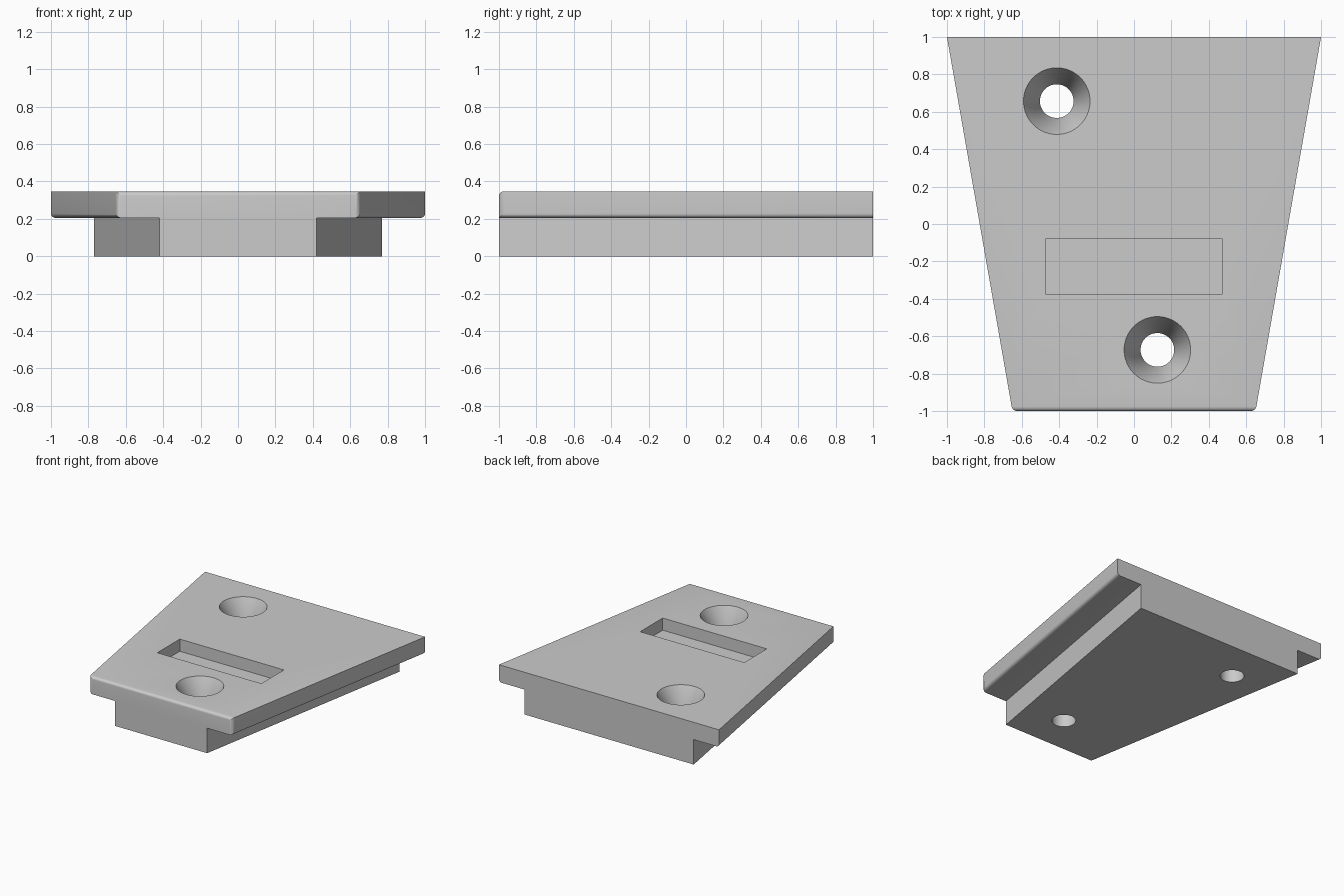
import bpy, bmesh
from mathutils import Vector

cube = bpy.data.objects.get("Cube")
if cube:
    bpy.data.objects.remove(cube, do_unlink=True)

TOP, STEP = 0.347, 0.205

grey = bpy.data.materials.new("light grey")
grey.use_nodes = True
grey.diffuse_color = (0.6, 0.6, 0.6, 1)
grey.node_tree.nodes["Principled BSDF"].inputs["Base Color"].default_value = (0.6, 0.6, 0.6, 1)


def new_object(name, bm):
    mesh = bpy.data.meshes.new(name)
    bmesh.ops.recalc_face_normals(bm, faces=bm.faces[:])
    bm.to_mesh(mesh)
    bm.free()
    obj = bpy.data.objects.new(name, mesh)
    bpy.context.collection.objects.link(obj)
    mesh.materials.append(grey)
    return obj


# Tapered body: a T-shaped section lofted from the narrow front to the wide back
def section(bm, y, foot, plate):
    half = [(foot, 0), (foot, STEP), (plate, STEP), (plate, TOP)]
    points = half + [(-x, z) for x, z in reversed(half)]
    return [bm.verts.new((x, y, z)) for x, z in points]


bm = bmesh.new()
front = section(bm, -1, 0.42, 0.65)
back = section(bm, 1, 0.77, 1.0)
bm.faces.new(front)
bm.faces.new(back)
for i in range(len(front)):
    j = (i + 1) % len(front)
    bm.faces.new((front[i], front[j], back[j], back[i]))


# Rounded plate edges: lower sides, front corners and front top
def is_rounded(edge):
    a, b = (v.co for v in edge.verts)
    mid = (a + b) / 2
    lower_side = abs(a.y - b.y) > 1 and abs(mid.x) > 0.7 and mid.z < TOP - 0.01 and mid.z > 0.1
    front_corner = mid.y < -0.9 and abs(mid.x) > 0.6 and abs(a.z - b.z) > 0.1
    front_top = mid.y < -0.9 and mid.z > TOP - 0.01
    return lower_side or front_corner or front_top


bmesh.ops.bevel(bm, geom=[e for e in bm.edges if is_rounded(e)], offset=0.025,
                segments=5, profile=0.5, affect='EDGES', clamp_overlap=True)
body = new_object("tapered_plate", bm)


# Cutters
def box(name, low, high):
    bm = bmesh.new()
    bmesh.ops.create_cube(bm, size=1)
    low, high = Vector(low), Vector(high)
    bmesh.ops.scale(bm, vec=high - low, verts=bm.verts)
    bmesh.ops.translate(bm, vec=(low + high) / 2, verts=bm.verts)
    return new_object(name, bm)


def screw_hole(name, x, y, sides=64):
    profile = [(0.09, -0.1), (0.09, TOP - 0.18), (0.178, TOP), (0.178, TOP + 0.1)]
    bm = bmesh.new()
    rings = []
    for r, z in profile:
        ring = bmesh.ops.create_circle(bm, segments=sides, radius=r)["verts"]
        bmesh.ops.translate(bm, vec=(x, y, z), verts=ring)
        rings.append(ring)
    for low, high in zip(rings, rings[1:]):
        for i in range(sides):
            j = (i + 1) % sides
            bm.faces.new((low[i], low[j], high[j], high[i]))
    bm.faces.new(rings[0])
    bm.faces.new(rings[-1])
    return new_object(name, bm)


cutters = [
    box("pocket_cutter", (-0.473, -0.373, TOP - 0.1), (0.473, -0.08, TOP + 0.1)),
    screw_hole("back_hole_cutter", -0.413, 0.657),
    screw_hole("front_hole_cutter", 0.125, -0.673),
]
bpy.context.view_layer.objects.active = body
body.select_set(True)
for cutter in cutters:
    cut = body.modifiers.new(cutter.name, 'BOOLEAN')
    cut.operation = 'DIFFERENCE'
    cut.solver = 'EXACT'
    cut.object = cutter
    bpy.ops.object.modifier_apply(modifier=cut.name)
    bpy.data.objects.remove(cutter, do_unlink=True)

bpy.ops.object.shade_smooth_by_angle(angle=0.6)
